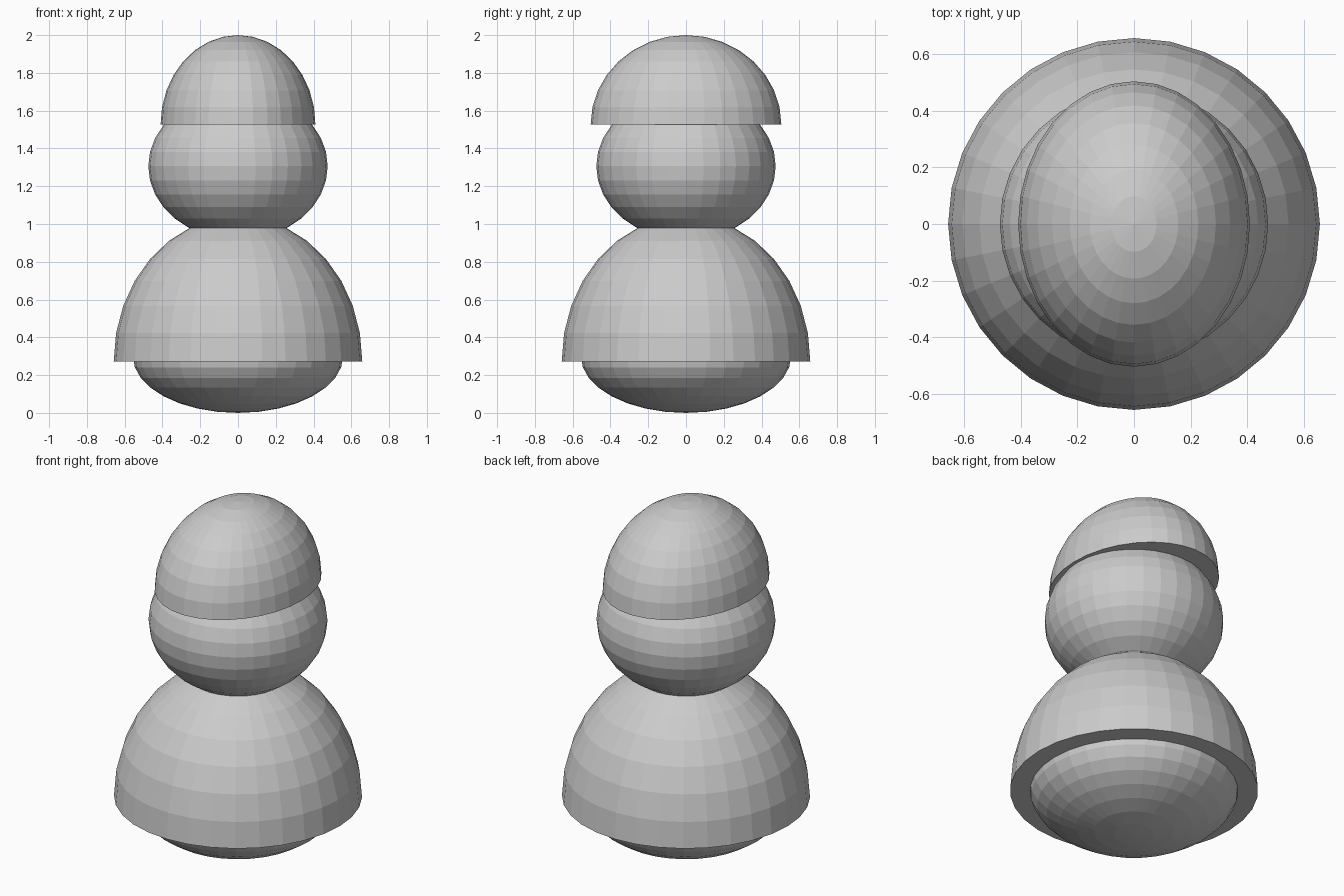
import bpy, bmesh
from mathutils import Matrix

if "Cube" in bpy.data.objects:
    bpy.data.objects.remove(bpy.data.objects["Cube"])

grey = bpy.data.materials.new("plain grey")
grey.diffuse_color = (0.6, 0.6, 0.6, 1)
grey.use_nodes = True
grey.node_tree.nodes["Principled BSDF"].inputs["Base Color"].default_value = grey.diffuse_color


def ellipsoid(name, z, radii, dome=False):
    """Flat-faced ellipsoid centred at height z; dome keeps the capped upper half."""
    bm = bmesh.new()
    bmesh.ops.create_uvsphere(bm, u_segments=32, v_segments=16, radius=1)
    if dome:
        bmesh.ops.delete(bm, geom=[v for v in bm.verts if v.co.z < -0.01], context='VERTS')
        bmesh.ops.contextual_create(bm, geom=[e for e in bm.edges if e.is_boundary])
    bmesh.ops.transform(bm, matrix=Matrix.Diagonal((*radii, 1)), verts=bm.verts)
    bmesh.ops.recalc_face_normals(bm, faces=bm.faces)
    mesh = bpy.data.meshes.new(name)
    bm.to_mesh(mesh)
    bm.free()
    mesh.materials.append(grey)
    obj = bpy.data.objects.new(name, mesh)
    obj.location.z = z
    bpy.context.collection.objects.link(obj)


# rounded base, skirt-like body, head and oval cap
ellipsoid("base", 0.30, (0.557, 0.557, 0.30))
ellipsoid("body", 0.273, (0.658, 0.658, 0.767), dome=True)
ellipsoid("head", 1.306, (0.475, 0.475, 0.39))
ellipsoid("cap", 1.526, (0.41, 0.505, 0.474), dome=True)
